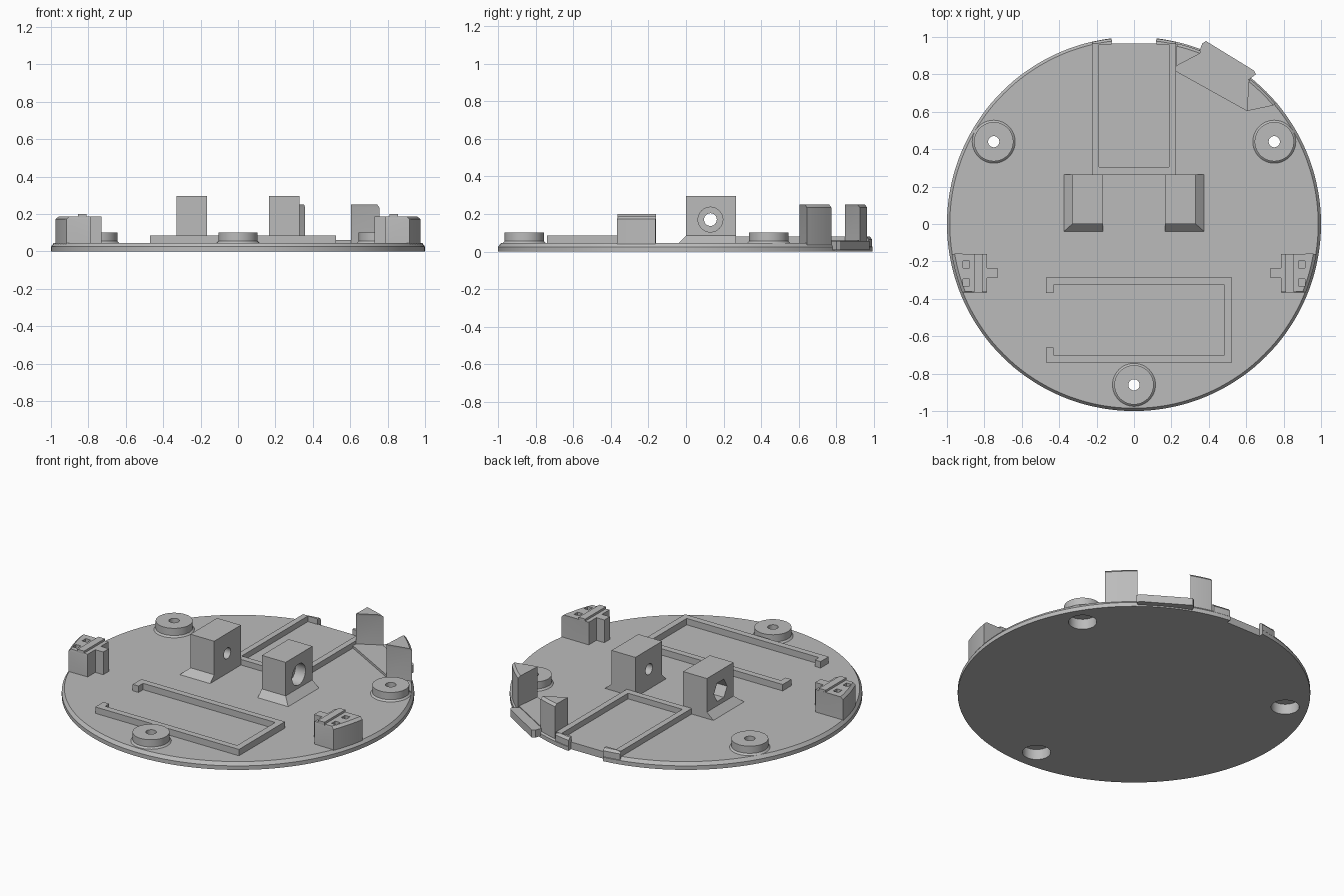
import bpy, bmesh, math
from math import sin, cos, pi, radians
from mathutils import Matrix

if "Cube" in bpy.data.objects:
    bpy.data.objects.remove(bpy.data.objects["Cube"])

grey = bpy.data.materials.new("plain grey")
grey.use_nodes = True
grey.diffuse_color = (0.5, 0.5, 0.5, 1)
grey.node_tree.nodes["Principled BSDF"].inputs["Base Color"].default_value = (0.5, 0.5, 0.5, 1)

FLOOR = 0.045   # top of the base disc
SINK = 0.02     # how deep parts reach into the disc


def finish(name, bm):
    bmesh.ops.recalc_face_normals(bm, faces=bm.faces)
    mesh = bpy.data.meshes.new(name)
    bm.to_mesh(mesh)
    bm.free()
    mesh.materials.append(grey)
    obj = bpy.data.objects.new(name, mesh)
    bpy.context.collection.objects.link(obj)
    return obj


def loft(name, layers):
    """Stack outlines of equal point count, each given as (points, z)."""
    bm = bmesh.new()
    rings = [[bm.verts.new((x, y, z)) for x, y in pts] for pts, z in layers]
    n = len(rings[0])
    for a, b in zip(rings, rings[1:]):
        for i in range(n):
            j = (i + 1) % n
            bm.faces.new((a[i], a[j], b[j], b[i]))
    bm.faces.new(rings[0])
    bm.faces.new(rings[-1])
    return finish(name, bm)


def prism(name, pts, z0, z1):
    return loft(name, [(pts, z0), (pts, z1)])


def rect(x0, x1, y0, y1):
    return [(x0, y0), (x1, y0), (x1, y1), (x0, y1)]


def arc(r, a0, a1, n=8):
    """Points on a circle round the origin, angles in degrees."""
    steps = [radians(a0 + (a1 - a0) * i / n) for i in range(n + 1)]
    return [(r * cos(a), r * sin(a)) for a in steps]


def mirrored(pts, side):
    return [(x * side, y) for x, y in pts]


def rod(name, r, length, place, sides=48):
    bm = bmesh.new()
    bmesh.ops.create_cone(bm, cap_ends=True, segments=sides, radius1=r,
                          radius2=r, depth=length, matrix=place)
    return finish(name, bm)


def cut(obj, cutters):
    bpy.context.view_layer.objects.active = obj
    for c in cutters:
        mod = obj.modifiers.new("cut", "BOOLEAN")
        mod.operation, mod.solver, mod.object = "DIFFERENCE", "EXACT", c
        bpy.ops.object.modifier_apply(modifier=mod.name)
        bpy.data.objects.remove(c)


def smooth(obj):
    bpy.ops.object.select_all(action="DESELECT")
    obj.select_set(True)
    bpy.context.view_layer.objects.active = obj
    bpy.ops.object.shade_smooth_by_angle(angle=radians(25))


# Base disc with chamfered rim, rear notch and screw recesses
def disc(r):
    return arc(r, 0, 360, 144)[:-1]


bosses = {"front": (0, -0.86), "left": (0.75, 0.44), "right": (-0.75, 0.44)}
base = loft("base_disc", [(disc(1), 0), (disc(1), 0.025), (disc(0.985), FLOOR)])
cut(base, [prism("notch_cutter", rect(-0.12, 0.12, 0.965, 1.1), -0.1, 0.2)] +
    [rod("recess_cutter", 0.08, 0.4, Matrix.Translation((x, y, 0)))
     for x, y in bosses.values()])
smooth(base)

# Screw bosses: turned profile, recessed from below
profile = [(0.08, 0), (0.08, 0.065), (0.03, 0.065), (0.03, 0.1), (0.105, 0.1),
           (0.105, 0.055), (0.115, FLOOR), (0.115, 0.02), (0.082, 0.02)]
for key, (px, py) in bosses.items():
    bm = bmesh.new()
    n = 48
    rings = [[bm.verts.new((px + r * cos(2 * pi * i / n), py + r * sin(2 * pi * i / n), z))
              for r, z in profile] for i in range(n)]
    for i in range(n):
        a, b = rings[i], rings[(i + 1) % n]
        for k in range(len(profile)):
            m = (k + 1) % len(profile)
            bm.faces.new((a[k], b[k], b[m], a[m]))
    smooth(finish("screw_boss_" + key, bm))

# Open battery frame with hooked ends
prism("battery_frame", [
    (-0.47, -0.74), (0.525, -0.74), (0.525, -0.285), (-0.47, -0.285),
    (-0.47, -0.37), (-0.43, -0.37), (-0.43, -0.325), (0.485, -0.325),
    (0.485, -0.7), (-0.43, -0.7), (-0.43, -0.66), (-0.47, -0.66)], SINK, 0.085)

# Rear board rails in one U shape
prism("board_rails", [
    (-0.225, 0.965), (-0.225, 0.265), (0.225, 0.265), (0.225, 0.965),
    (0.188, 0.965), (0.188, 0.305), (-0.188, 0.305), (-0.188, 0.965)], SINK, 0.08)

for side, word in ((1, "left"), (-1, "right")):
    # Small stop beside the rear notch
    def stop(r):
        return mirrored([(0.12, 0.96), (0.225, 0.96)] + arc(r, 77, 83.1, 4), side)
    loft("rear_stop_" + word, [(stop(0.998), 0.005), (stop(0.998), 0.065), (stop(0.985), 0.08)])

    # Pivot block with flared foot
    foot = mirrored(rect(0.165, 0.375, -0.04, 0.265), side)
    body = mirrored(rect(0.165, 0.33, 0, 0.265), side)
    block = loft("pivot_block_" + word, [(foot, SINK), (foot, FLOOR), (body, 0.085), (body, 0.295)])
    along_x = Matrix.Rotation(pi / 2, 4, "Y")
    hole = Matrix.Translation((side * 0.25, 0.13, 0.17)) @ along_x
    socket = Matrix.Translation((side * 0.34, 0.13, 0.17)) @ along_x
    cut(block, [rod("hole_cutter", 0.034, 0.5, hole, 32),
                rod("socket_cutter", 0.066, 0.16, socket, 48 if side > 0 else 6)])
    smooth(block)

    # Side clip: curved outer wall, key, ridge and two pockets
    def clip(r):
        return mirrored([(0.785, -0.16), (0.785, -0.365)] + arc(r, -21.8, -9.4), side)
    tower = loft("side_clip_" + word, [(clip(0.988), 0.01), (clip(0.988), 0.172), (clip(0.972), 0.187)])
    cut(tower, [prism("pocket_cutter", mirrored(rect(0.88, 0.915, y, y + 0.036), side), 0.12, 0.3)
                for y in (-0.331, -0.235)])
    smooth(tower)
    prism("clip_key_" + word, mirrored(rect(0.73, 0.79, -0.29, -0.235), side), SINK, 0.187)
    prism("clip_ridge_" + word, mirrored(rect(0.81, 0.855, -0.365, -0.16), side), 0.18, 0.2)


# Pair of three-sided posts round the rear port
def post(name, inner, a0, a1):
    def outline(r):
        return [inner] + arc(r, a0, a1)
    smooth(loft(name, [(outline(0.992), 0.01), (outline(0.992), 0.235), (outline(0.978), 0.25)]))


post("port_post_left", (0.604, 0.604), 40.4, 51.2)
post("port_post_right", (0.227, 0.845), 68.8, 76.5)

# Port pad and outer lip
prism("port_pad", [(0.225, 0.815), (0.604, 0.604), (0.62, 0.765), (0.36, 0.92), (0.225, 0.845)],
      SINK, 0.06)
prism("port_lip", [(0.348, 0.92), (0.604, 0.765), (0.652, 0.8), (0.642, 0.82),
                   (0.385, 0.978), (0.365, 0.965)], 0.008, 0.055)
